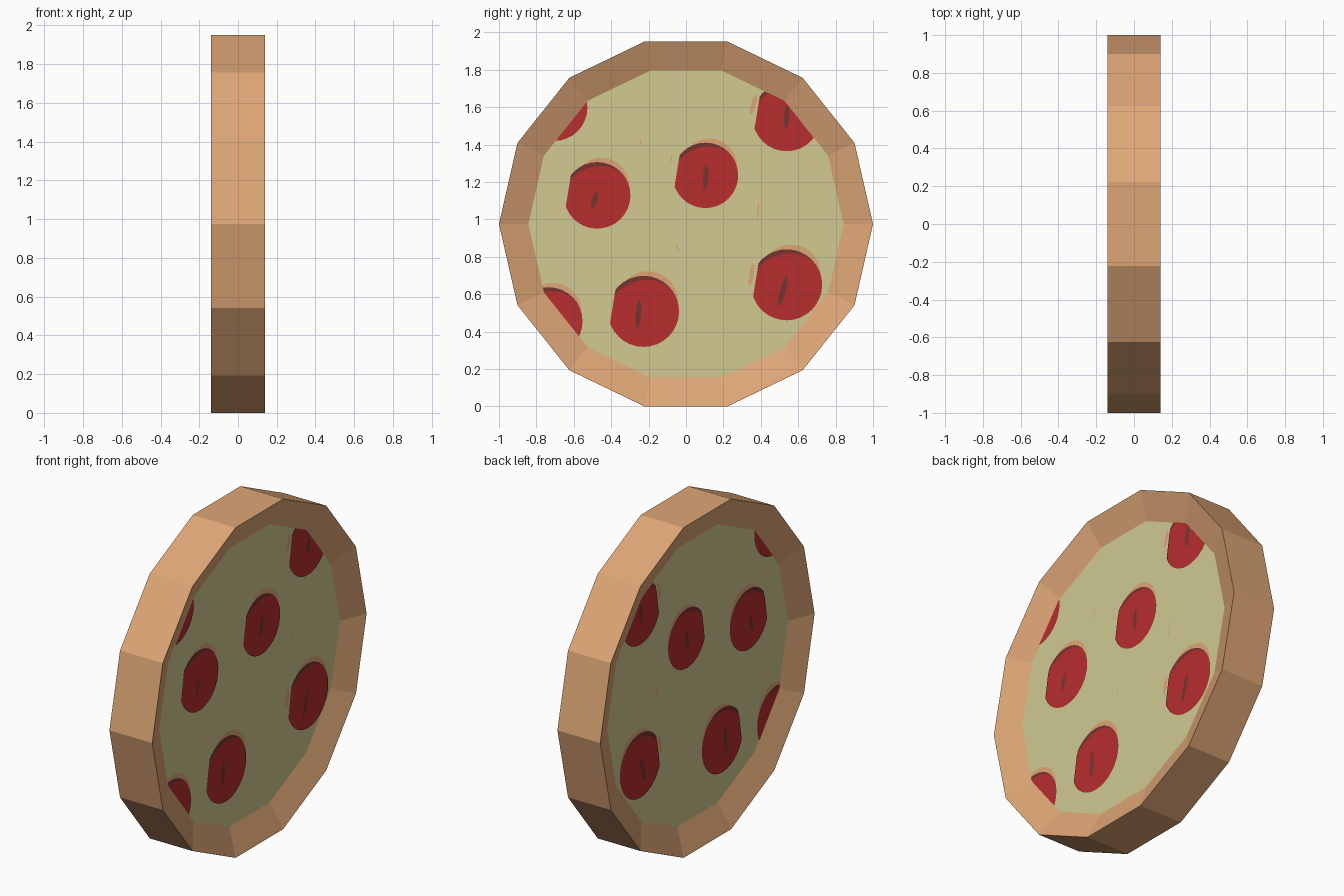
import bpy, bmesh, math

if "Cube" in bpy.data.objects:
    bpy.data.objects.remove(bpy.data.objects["Cube"])

SIDES, CZ = 14, math.sin(math.radians(540 / 7))   # top and bottom are flat edges
HALF, FLOOR, INNER = 0.14, 0.075, 0.843           # half thickness, recessed face, inner radius


def srgb(r, g, b):
    return [((c / 255 + 0.055) / 1.055) ** 2.4 for c in (r, g, b)] + [1]


def material(name, *rgb):
    m = bpy.data.materials.new(name)
    m.diffuse_color = srgb(*rgb)
    m.use_nodes = True
    m.node_tree.nodes["Principled BSDF"].inputs["Base Color"].default_value = m.diffuse_color
    return m


crust = material("crust tan", 222, 166, 118)
cheese = material("cheese", 209, 202, 146)
red = material("pepperoni red", 184, 45, 46)
dark = material("pepperoni dark", 118, 52, 50)


def ring(r, n=SIDES):
    return [(r * math.cos(2 * math.pi * i / n), CZ + r * math.sin(2 * math.pi * i / n)) for i in range(n)]


def finish(bm, name, mats):
    me = bpy.data.meshes.new(name)
    bm.to_mesh(me)
    bm.free()
    for m in mats:
        me.materials.append(m)
    ob = bpy.data.objects.new(name, me)
    bpy.context.collection.objects.link(ob)


# Crust with a sloped lip and a recessed cheese face on both sides
bm = bmesh.new()
loops = [[bm.verts.new((x, y, z)) for y, z in ring(r)]
         for x, r in ((-FLOOR, INNER), (-HALF, 1), (HALF, 1), (FLOOR, INNER))]
for a, b in zip(loops, loops[1:]):
    for i in range(SIDES):
        j = (i + 1) % SIDES
        bm.faces.new((a[i], a[j], b[j], b[i]))
for loop in (loops[0], loops[-1]):
    bm.faces.new(loop).material_index = 1
bmesh.ops.recalc_face_normals(bm, faces=bm.faces)
finish(bm, "pizza_base", [crust, cheese])


def cut(pts, a, b):
    """Keep the part of a polygon left of the line a-b."""
    def side(p):
        return (b[0] - a[0]) * (p[1] - a[1]) - (b[1] - a[1]) * (p[0] - a[0])
    out = []
    for p, q in zip(pts, pts[1:] + pts[:1]):
        s, t = side(p), side(q)
        if s >= 0:
            out.append(p)
        if s * t < 0:
            k = s / (s - t)
            out.append((p[0] + k * (q[0] - p[0]), p[1] + k * (q[1] - p[1])))
    return out


def plates(name, mat, shapes, lift):
    """Flat shapes clipped to the cheese, on both sides."""
    edge = ring(INNER)
    bm = bmesh.new()
    for pts in shapes:
        for a, b in zip(edge, edge[1:] + edge[:1]):
            pts = cut(pts, a, b)
        if len(pts) < 3:
            continue
        for s in (1, -1):
            vs = [bm.verts.new((s * (FLOOR + lift), y, z)) for y, z in pts]
            bm.faces.new(vs if s > 0 else vs[::-1])
    finish(bm, name, [mat])


ANG = [2 * math.pi * i / 32 for i in range(32)]
CHOP = ((-0.76, 0.80), (-0.97, -0.50))


def place(unit, y, z, r):
    return [(y + r * u, z + r * v) for u, v in unit]


def streak(y0, z0, y1, z1, w):
    """Thin lens between two points."""
    dy, dz = (y1 - y0) / 2, (z1 - z0) / 2
    k = w / 2 / math.hypot(dy, dz)
    return [(y0 + dy + dy * math.cos(a) - dz * k * math.sin(a),
             z0 + dz + dz * math.cos(a) + dy * k * math.sin(a)) for a in ANG[::3]]


# Pepperoni: centre y, centre z, radius
slices = [(-0.475, 1.128, 0.178), (0.104, 1.235, 0.175), (-0.227, 0.508, 0.190),
          (0.538, 0.650, 0.190), (0.538, 1.546, 0.182), (-0.705, 1.597, 0.178),
          (-0.735, 0.455, 0.182)]
halo = [(0.12 + 0.85 * math.cos(a), 0.28 + 0.85 * math.sin(a)) for a in ANG]
disc = cut([(math.cos(a), math.sin(a)) for a in ANG], *CHOP)
top = cut([(math.cos(a), math.sin(a) * (0.88 + 0.1 * math.cos(a) if math.sin(a) > 0 else 1))
           for a in ANG], *CHOP)
plates("pepperoni_halo", crust, [place(halo, *s) for s in slices], 0.0015)
plates("pepperoni_edge", dark, [place(disc, *s) for s in slices], 0.003)
plates("pepperoni_top", red, [place(top, *s) for s in slices], 0.0045)

# Dark creases on the pepperoni and baked flecks on the cheese
creases = [(-0.475, 1.15, -0.505, 1.05), (0.11, 1.29, 0.10, 1.16), (-0.248, 0.57, -0.262, 0.41),
           (0.54, 0.70, 0.495, 0.535), (0.543, 1.61, 0.533, 1.48)]
plates("pepperoni_crease", dark, [streak(*c, 0.03) for c in creases], 0.006)
flecks = [(0.375, 1.665, 0.345, 1.56, 0.028), (0.36, 0.76, 0.34, 0.645, 0.026),
          (0.39, 1.10, 0.38, 0.99, 0.008), (-0.05, 0.87, -0.042, 0.83, 0.008),
          (-0.245, 1.43, -0.242, 1.39, 0.008), (-0.075, 1.35, -0.082, 1.30, 0.008)]
plates("baked_fleck", crust, [streak(*f) for f in flecks], 0.0015)
